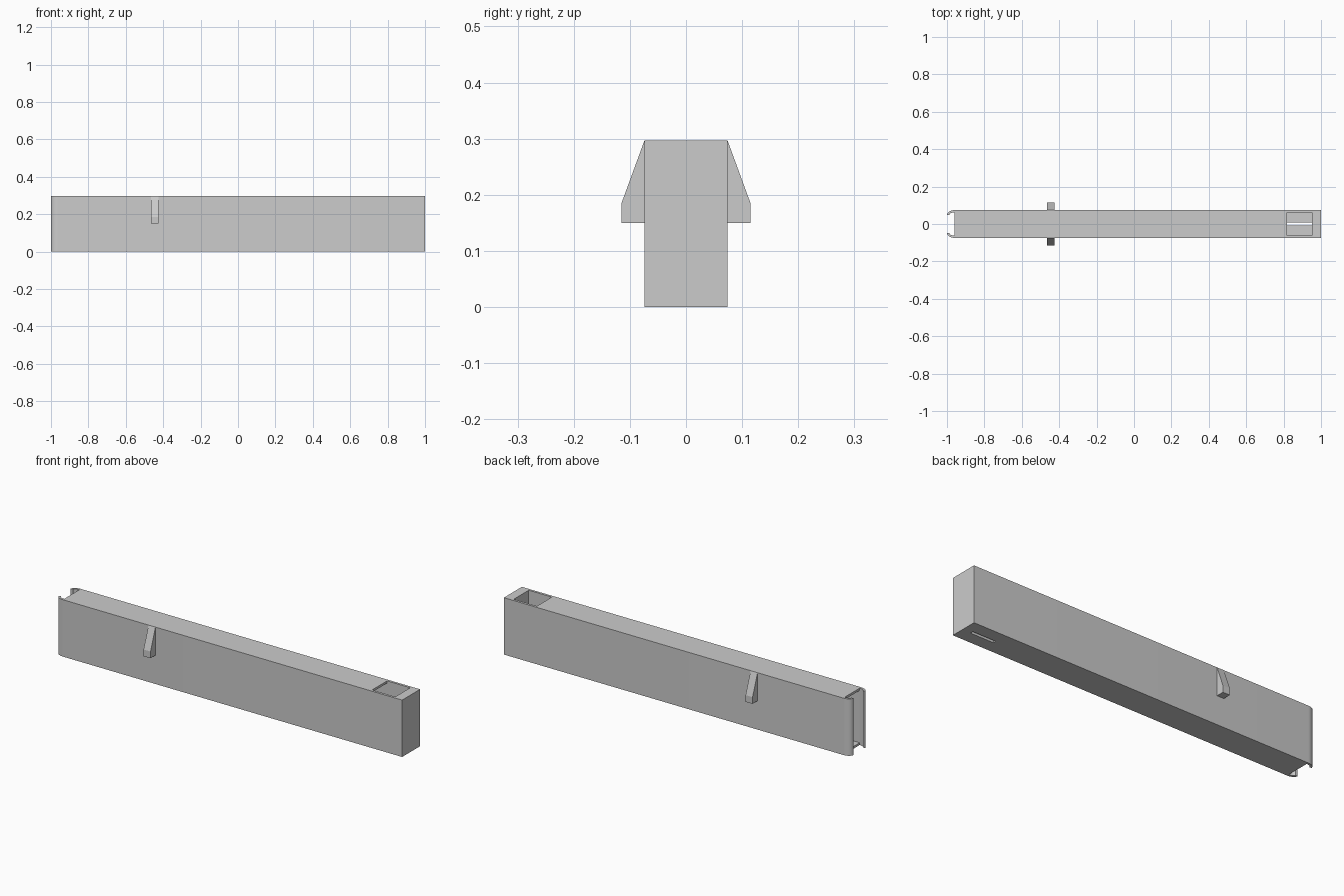
import bpy, bmesh, math

if "Cube" in bpy.data.objects:
    bpy.data.objects.remove(bpy.data.objects["Cube"], do_unlink=True)

HEIGHT, HALF, WALL = 0.297, 0.074, 0.012
INNER = HALF - WALL
MOUTH, TIP = -0.96, 0.048

grey = bpy.data.materials.new("plain grey")
grey.use_nodes = True
grey.diffuse_color = (0.6, 0.6, 0.6, 1)
grey.node_tree.nodes["Principled BSDF"].inputs["Base Color"].default_value = (0.6, 0.6, 0.6, 1)


def prism(name, start, offset):
    """Closed solid from a polygon and the vector it is extruded along."""
    bm = bmesh.new()
    face = bm.faces.new([bm.verts.new(p) for p in start])
    moved = bmesh.ops.extrude_face_region(bm, geom=[face])["geom"]
    bmesh.ops.translate(bm, vec=offset, verts=[v for v in moved if isinstance(v, bmesh.types.BMVert)])
    bmesh.ops.recalc_face_normals(bm, faces=bm.faces)
    mesh = bpy.data.meshes.new(name)
    bm.to_mesh(mesh)
    bm.free()
    mesh.materials.append(grey)
    ob = bpy.data.objects.new(name, mesh)
    bpy.context.collection.objects.link(ob)
    return ob


def upright(name, plan, low, high):
    return prism(name, [(x, y, low) for x, y in plan], (0, 0, high - low))


def block(name, x0, x1, half_y, low, high):
    return upright(name, [(x0, -half_y), (x1, -half_y), (x1, half_y), (x0, half_y)], low, high)


def lip_arc(depth, width, steps=8):
    """Quarter ellipse from the side wall round to the lip tip."""
    angles = [math.pi / 2 * i / steps for i in range(steps + 1)]
    return [(MOUTH - depth * math.sin(a), TIP + width * math.cos(a)) for a in angles]


def both_sides(points):
    return points + [(x, -y) for x, y in reversed(points)]


# long case with in-curved lips at its open end
case = upright("case", both_sides([(1, HALF)] + lip_arc(0.04, HALF - TIP)), 0, HEIGHT)

# hollow interior, open mouth, top window and floor slot
cutters = [
    block("cavity_cutter", MOUTH - 0.003, 0.952, INNER - 0.0005, WALL, HEIGHT - WALL),
    upright("mouth_cutter", both_sides([(MOUTH, INNER)] + lip_arc(0.028, INNER - TIP)[1:]
                                       + [(-1.1, TIP)]), -0.1, HEIGHT + 0.1),
    block("window_cutter", 0.818, 0.952, INNER - 0.0005, HEIGHT / 2, HEIGHT + 0.1),
    block("slot_cutter", 0.818, 0.952, 0.008, -0.1, HEIGHT / 2),
]
bpy.context.view_layer.objects.active = case
for cutter in cutters:
    cutter.hide_render = True
    mod = case.modifiers.new(cutter.name, "BOOLEAN")
    mod.operation, mod.solver, mod.object = "DIFFERENCE", "EXACT", cutter
    bpy.ops.object.modifier_apply(modifier=mod.name)
    bpy.data.objects.remove(cutter, do_unlink=True)

bpy.ops.object.select_all(action="DESELECT")
case.select_set(True)
bpy.ops.object.shade_smooth_by_angle(angle=math.radians(30))

# wedge-shaped catch on each side
for name, side in (("front_catch", -1), ("back_catch", 1)):
    profile = [(HALF - 0.004, 0.15), (0.115, 0.15), (0.115, 0.185), (HALF, HEIGHT), (HALF - 0.004, HEIGHT - 0.002)]
    prism(name, [(-0.465, side * y, z) for y, z in profile], (0.04, 0, 0))
